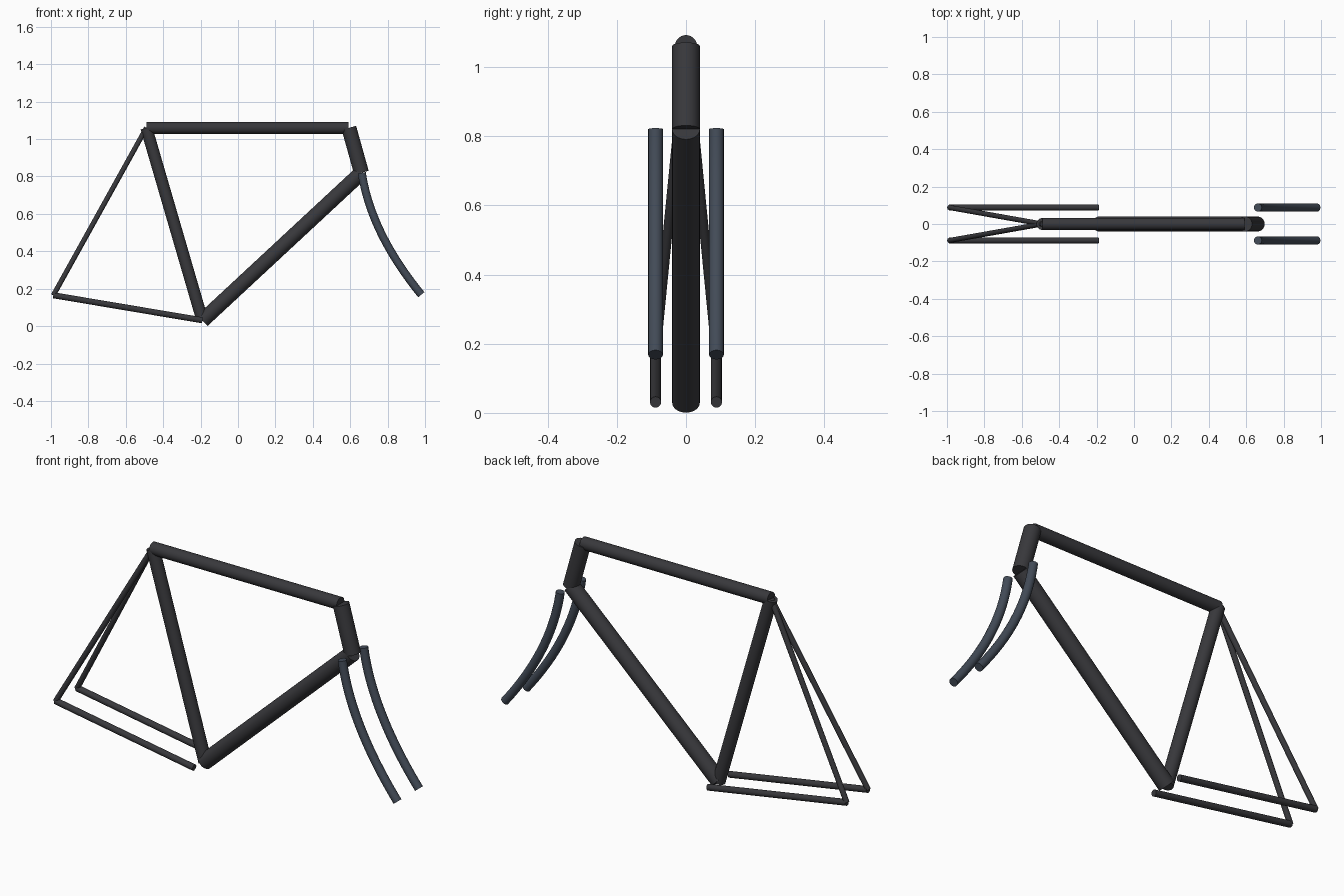
import bpy
from mathutils import Vector
from math import radians

if "Cube" in bpy.data.objects:
    bpy.data.objects.remove(bpy.data.objects["Cube"])


def material(name, color):
    m = bpy.data.materials.new(name)
    m.diffuse_color = (*color, 1)
    m.use_nodes = True
    m.node_tree.nodes["Principled BSDF"].inputs["Base Color"].default_value = m.diffuse_color
    return m


frame_mat = material("dark_frame", (0.04, 0.04, 0.045))
fork_mat = material("blue_grey_fork", (0.055, 0.07, 0.095))


def finish(obj, name, mat):
    obj.name = name
    obj.data.materials.append(mat)
    bpy.ops.object.shade_smooth_by_angle(angle=radians(35))


def tube(name, a, b, radius):
    a, b = Vector(a), Vector(b)
    d = b - a
    bpy.ops.mesh.primitive_cylinder_add(
        vertices=32, radius=radius, depth=d.length, location=(a + b) / 2,
        rotation=d.to_track_quat('Z', 'Y').to_euler())
    finish(bpy.context.object, name, frame_mat)


def fork_blade(name, y):
    p0, p1, p2 = Vector((0.662, y, 0.82)), Vector((0.71, y, 0.5)), Vector((0.98, y, 0.168))
    curve = bpy.data.curves.new(name, 'CURVE')
    curve.dimensions = '3D'
    curve.bevel_depth = 0.0215
    curve.bevel_resolution = 6
    curve.use_fill_caps = True
    curve.resolution_u = 20
    s = curve.splines.new('BEZIER')
    s.bezier_points.add(1)
    h0, h1 = p0.lerp(p1, 2 / 3), p2.lerp(p1, 2 / 3)
    for bp, co, left, right in ((s.bezier_points[0], p0, 2 * p0 - h0, h0),
                                (s.bezier_points[1], p2, h1, 2 * p2 - h1)):
        bp.handle_left_type = bp.handle_right_type = 'FREE'
        bp.co, bp.handle_left, bp.handle_right = co, left, right
    obj = bpy.data.objects.new(name, curve)
    bpy.context.collection.objects.link(obj)
    bpy.ops.object.select_all(action='DESELECT')
    obj.select_set(True)
    bpy.context.view_layer.objects.active = obj
    bpy.ops.object.convert(target='MESH')
    finish(bpy.context.object, name, fork_mat)


# main triangle
seat_top = (-0.49, 0, 1.06)
bottom = (-0.19, 0, 0.03)
head_top, head_bottom = (0.593, 0, 1.06), (0.66, 0, 0.82)
tube("top_tube", seat_top, (0.59, 0, 1.06), 0.032)
tube("seat_tube", seat_top, bottom, 0.032)
tube("down_tube", bottom, head_bottom, 0.04)
tube("head_tube", head_top, head_bottom, 0.04)

# rear stays and fork blades on both sides
for side, y in (("left", 0.088), ("right", -0.088)):
    rear = (-0.987, y, 0.165)
    tube("chain_stay_" + side, (-0.19, y, 0.031), rear, 0.016)
    tube("seat_stay_" + side, seat_top, rear, 0.0135)
    fork_blade("fork_blade_" + side, y)
